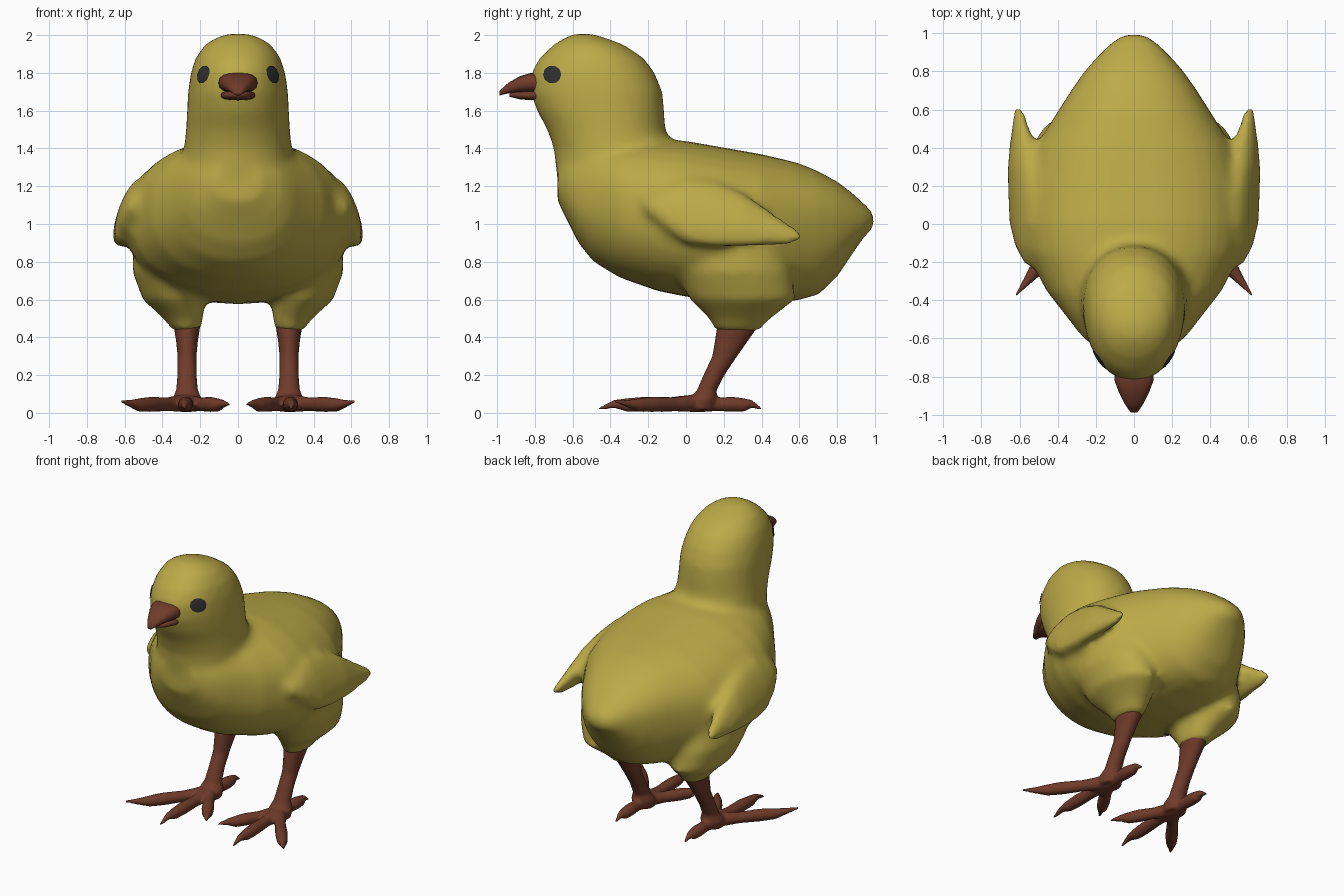
import bpy, bmesh, math
from mathutils import Vector

if "Cube" in bpy.data.objects:
    bpy.data.objects.remove(bpy.data.objects["Cube"])


def material(name, rgb):
    m = bpy.data.materials.new(name)
    m.diffuse_color = (*rgb, 1)
    m.use_nodes = True
    m.node_tree.nodes["Principled BSDF"].inputs["Base Color"].default_value = m.diffuse_color
    return m


YELLOW = material("down_yellow", (0.50, 0.40, 0.064))
BROWN = material("leg_brown", (0.16, 0.044, 0.023))
DARK = material("eye_dark", (0.03, 0.03, 0.033))


def oval(lo, mid, hi, w, e=2.0, n=24):
    """Rounded outline as (across, along) pairs, widest at mid."""
    out = []
    for i in range(n):
        a = 2 * math.pi * i / n
        c, s = math.cos(a), math.sin(a)
        x = w * math.copysign(abs(c) ** (2 / e), c)
        r = hi - mid if s > 0 else mid - lo
        out.append((x, mid + r * math.copysign(abs(s) ** (2 / e), s)))
    return out


def loft(bm, rings):
    """Skin a list of equal rings and cap both ends."""
    rows = [[bm.verts.new(p) for p in ring] for ring in rings]
    n = len(rows[0])
    for a, b in zip(rows, rows[1:]):
        for i in range(n):
            bm.faces.new((a[i], a[(i + 1) % n], b[(i + 1) % n], b[i]))
    bm.faces.new(rows[0])
    bm.faces.new(rows[-1])


def finish(bm, name, mat, voxel=0, smooth=0):
    bmesh.ops.recalc_face_normals(bm, faces=bm.faces)
    me = bpy.data.meshes.new(name)
    bm.to_mesh(me)
    bm.free()
    me.materials.append(mat)
    me.shade_smooth()
    ob = bpy.data.objects.new(name, me)
    bpy.context.collection.objects.link(ob)
    if voxel:  # blend overlapping volumes into one skin
        r = ob.modifiers.new("blend", 'REMESH')
        r.mode = 'VOXEL'
        r.voxel_size = voxel
        r.use_smooth_shade = True
        s = ob.modifiers.new("soften", 'SMOOTH')
        s.factor = 0.5
        s.iterations = smooth
    return ob


# Torso: y, bottom, widest height, top, half width
TORSO = [(-.68, 1.12, 1.22, 1.32, .13), (-.62, 1.0, 1.17, 1.4, .24),
         (-.57, .9, 1.14, 1.42, .29), (-.49, .8, 1.12, 1.45, .35),
         (-.35, .715, 1.08, 1.45, .46), (-.15, .645, 1.03, 1.45, .565),
         (0, .615, 1.0, 1.44, .595), (.2, .585, .98, 1.405, .58),
         (.4, .575, .98, 1.37, .52), (.59, .595, 1.0, 1.325, .40),
         (.7, .625, 1.02, 1.28, .33), (.8, .72, 1.02, 1.225, .26),
         (.88, .84, 1.02, 1.165, .19), (.95, .94, 1.02, 1.10, .12),
         (.995, .98, 1.02, 1.055, .05)]
# Neck and head: z, front, widest y, back, half width
HEAD = [(1.0, -.58, -.35, 0, .25), (1.2, -.675, -.35, .1, .30),
        (1.3, -.69, -.37, .02, .295), (1.4, -.70, -.38, -.06, .285),
        (1.5, -.735, -.40, -.11, .275), (1.6, -.79, -.42, -.115, .27),
        (1.7, -.825, -.43, -.125, .265), (1.8, -.82, -.46, -.165, .25),
        (1.88, -.775, -.48, -.225, .225), (1.95, -.70, -.51, -.33, .175),
        (1.99, -.635, -.54, -.44, .11), (2.007, -.59, -.55, -.5, .05)]
# Thighs: z, x, y, radius x, radius y
THIGH = [(.43, .27, .27, .070, .112), (.5, .29, .285, .105, .165),
         (.6, .34, .30, .165, .28), (.75, .36, .25, .20, .31),
         (.95, .36, .2, .19, .3)]
# Wings: y, z, half height, x, half thickness
WING = [(-.22, 1.1, .03, .54, .03), (-.12, 1.09, .11, .555, .06),
        (0, 1.07, .175, .565, .07), (.15, 1.05, .175, .575, .067),
        (.3, 1.02, .145, .587, .062), (.43, .98, .1, .59, .052),
        (.53, .95, .062, .597, .038), (.62, .932, .025, .607, .018)]

bm = bmesh.new()
loft(bm, [[(x, y, z) for x, z in oval(lo, mid, hi, w, 2.25, 32)]
          for y, lo, mid, hi, w in TORSO])
loft(bm, [[(x, y, z) for x, y in oval(f, mid, b, w, 2.1, 32)]
          for z, f, mid, b, w in HEAD])
for side in (-1, 1):
    loft(bm, [[(side * (cx + x), y, z) for x, y in oval(cy - ry, cy, cy + ry, rx)]
              for z, cx, cy, rx, ry in THIGH])
    loft(bm, [[(side * (cx + x - .3 * (z - cz)), y, z)
               for x, z in oval(cz - h, cz, cz + h, t)]
              for y, cz, h, cx, t in WING])
body = finish(bm, "body", YELLOW, .025, 7)

# Shanks: z, y, radius x, radius y
SHANK = [(.5, .29, .066, .10), (.45, .27, .069, .107), (.38, .24, .058, .088),
         (.3, .205, .050, .066), (.2, .148, .051, .056), (.12, .11, .058, .052),
         (.07, .09, .08, .075), (.015, .08, .07, .07)]
# Toe shape: fraction of length, radius, centre height
TOE = [(0, .05, .052), (.3, .037, .046), (.55, .041, .045),
       (.72, .036, .042), (.84, .022, .048), (1, .007, 0)]
# Toe tips: x, y, z
TIPS = [(.62, -.375, .06), (.285, -.465, .02), (.045, -.29, .045), (.27, .40, .022)]

for side, label in ((-1, "left"), (1, "right")):
    bm = bmesh.new()
    loft(bm, [[(side * (.27 + x), y, z) for x, y in oval(cy - ry, cy, cy + ry, rx)]
              for z, cy, rx, ry in SHANK])
    root = Vector((.27, .07, 0))
    for tx, ty, tz in TIPS:
        d = Vector((tx, ty, 0)) - root
        across = Vector((-d.y, d.x, 0)).normalized()
        rings = []
        for t, r, h in TOE:
            c = root + d * t
            h = h or tz
            rings.append([(side * (c.x + across.x * u), c.y + across.y * u, h + v)
                          for u, v in oval(-r, 0, r, r, n=12)])
        loft(bm, rings)
    finish(bm, label + "_leg", BROWN, .011, 2)

# Beak halves: y, bottom, top, half width
UPPER = [(-.74, 1.69, 1.80, .105), (-.82, 1.695, 1.80, .102),
         (-.88, 1.698, 1.782, .08), (-.94, 1.692, 1.748, .05),
         (-.988, 1.68, 1.705, .018)]
LOWER = [(-.74, 1.66, 1.71, .095), (-.82, 1.655, 1.707, .09),
         (-.88, 1.66, 1.702, .062), (-.935, 1.674, 1.694, .025)]
for name, rows in (("upper_beak", UPPER), ("lower_beak", LOWER)):
    bm = bmesh.new()
    loft(bm, [[(x, y, z) for x, z in oval(lo, (lo + hi) / 2, hi, w, 2.6, 16)]
              for y, lo, hi, w in rows])
    finish(bm, name, BROWN)

# Eyes: thin discs laid onto the head
for side, label in ((-1, "left"), (1, "right")):
    bm = bmesh.new()
    mid = bm.verts.new((side * .4, -.705, 1.79))
    rows = []
    for r in (.024, .047):
        rows.append([bm.verts.new((side * .4, -.705 + r * math.cos(k * math.pi / 5),
                                   1.79 + r * math.sin(k * math.pi / 5)))
                     for k in range(10)])
    for k in range(10):
        j = (k + 1) % 10
        bm.faces.new((mid, rows[0][k], rows[0][j]))
        bm.faces.new((rows[0][k], rows[1][k], rows[1][j], rows[0][j]))
    if side < 0:
        bmesh.ops.reverse_faces(bm, faces=bm.faces)
    me = bpy.data.meshes.new(label + "_eye")
    bm.to_mesh(me)
    bm.free()
    me.materials.append(DARK)
    me.shade_smooth()
    eye = bpy.data.objects.new(label + "_eye", me)
    bpy.context.collection.objects.link(eye)
    wrap = eye.modifiers.new("lay_on_head", 'SHRINKWRAP')
    wrap.target = body
    wrap.wrap_method = 'PROJECT'
    wrap.wrap_mode = 'ABOVE_SURFACE'
    wrap.use_project_x = True
    wrap.use_positive_direction = side < 0
    wrap.use_negative_direction = side > 0
    wrap.offset = .006
